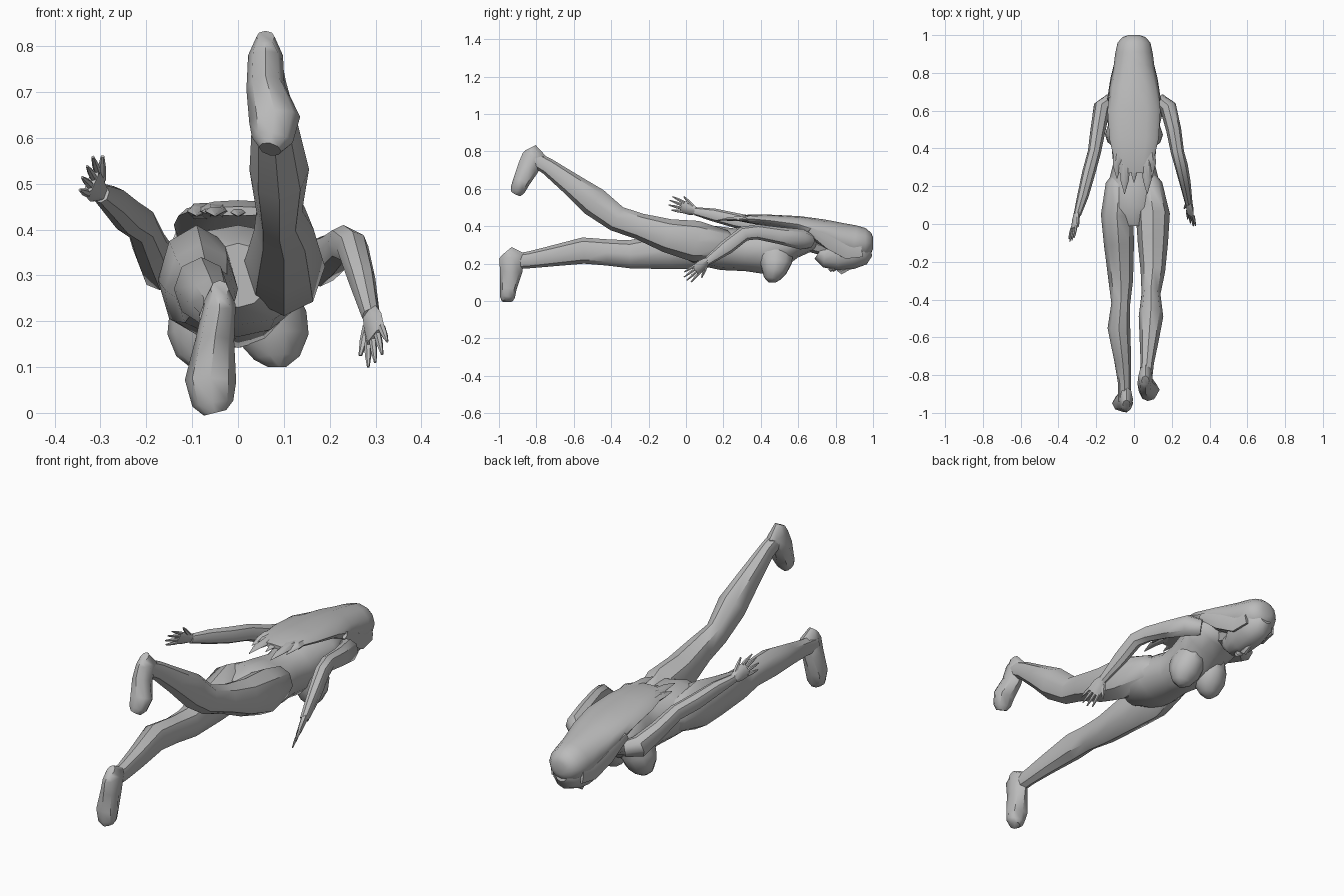
import bpy, bmesh, math
from mathutils import Vector

UNIT = 0.01  # tables below are in hundredths

cube = bpy.data.objects.get("Cube")
if cube:
    bpy.data.objects.remove(cube, do_unlink=True)

grey = bpy.data.materials.new("plain grey")
grey.use_nodes = True
colour = (0.5, 0.5, 0.5, 1)
grey.diffuse_color = colour
grey.node_tree.nodes["Principled BSDF"].inputs["Base Color"].default_value = colour


def finish(name, bm):
    """Turn a bmesh into a smooth shaded object with crisp creases."""
    bmesh.ops.recalc_face_normals(bm, faces=bm.faces)
    mesh = bpy.data.meshes.new(name)
    bm.to_mesh(mesh)
    bm.free()
    mesh.materials.append(grey)
    obj = bpy.data.objects.new(name, mesh)
    bpy.context.collection.objects.link(obj)
    bpy.ops.object.select_all(action="DESELECT")
    obj.select_set(True)
    bpy.context.view_layer.objects.active = obj
    bpy.ops.object.shade_smooth_by_angle(angle=math.radians(44))


def loft(name, stations, sides=8, across=(1, 0, 0)):
    """Skin elliptical rings along a path of (x, y, z, half width, half depth)."""
    bm = bmesh.new()
    points = [Vector(s[:3]) * UNIT for s in stations]
    rings = []
    for i, station in enumerate(stations):
        following = points[min(i + 1, len(points) - 1)]
        tangent = (following - points[max(i - 1, 0)]).normalized()
        side = Vector(across)
        side = (side - tangent * side.dot(tangent)).normalized()
        up = side.cross(tangent)
        ring = []
        for k in range(sides):
            a = math.tau * k / sides
            offset = side * math.cos(a) * station[3] + up * math.sin(a) * station[4]
            ring.append(bm.verts.new(points[i] + offset * UNIT))
        rings.append(ring)
    for lower, upper in zip(rings, rings[1:]):
        for k in range(sides):
            n = (k + 1) % sides
            bm.faces.new((lower[k], lower[n], upper[n], upper[k]))
    bm.faces.new(rings[0])
    bm.faces.new(rings[-1])
    finish(name, bm)


def hand(name, wrist, direction, spread):
    """Palm, four fanned fingers and a thumb."""
    w, d, s = Vector(wrist), Vector(direction).normalized(), Vector(spread).normalized()

    def part(label, path, widths):
        rows = [(*p, a, b) for p, (a, b) in zip(path, widths)]
        loft(name + label, rows, 6, s)

    part("_palm", [w, w + d * 4, w + d * 9], [(2, 1.8), (3.4, 1.5), (3.6, 1)])
    for i, length in enumerate((6, 8, 8, 7)):
        lane = i - 1.5
        root = w + d * 8 + s * lane * 1.8
        aim = (d + s * lane * 0.12) * length
        part(f"_finger_{i}", [root, root + aim * 0.5, root + aim],
             [(0.9, 0.8), (0.8, 0.7), (0.3, 0.3)])
    root = w + d * 3 + s * 2
    aim = d * 6 + s * 4
    part("_thumb", [root, root + aim * 0.5, root + aim], [(1.2, 1), (1, 0.9), (0.4, 0.4)])


# Trunk and neck
loft("torso", [
    (0, -1, 30, 7, 7), (0, 8, 30, 16, 11), (0, 20, 28, 14, 11.5), (0, 32, 27, 11, 11),
    (0, 42, 27, 12, 13), (0, 50, 30, 13, 12), (0, 58, 32, 15, 9), (0, 66, 33, 13, 7),
    (0, 70, 32, 6, 5),
], 12)
loft("neck", [(0, 64, 32, 6, 5), (0, 71, 30, 5, 5), (0, 80, 29, 5, 5)])

# Chest, rounded toward the floor
for label, sign in (("left", 1), ("right", -1)):
    loft(label + "_breast", [
        (sign * 6.5, 48, 27, 6, 10), (sign * 7, 48, 21, 8, 9),
        (sign * 8, 47, 16, 7.5, 7), (sign * 8.5, 46, 12, 5, 4.5),
        (sign * 8.5, 46, 10, 2, 2),
    ], 10)

# Legs: one stretched out, one bent upward at the knee
loft("right_leg", [
    (-6, 29, 29, 3, 3), (-8, 21, 29, 7, 8), (-9, 5, 29, 8.5, 12), (-8, -10, 27, 8, 10),
    (-7, -30, 25, 6.5, 7.5), (-7, -42, 26, 5, 7), (-8, -55, 27, 6, 7),
    (-6, -72, 24, 4.5, 5.5), (-5, -84, 22, 3.5, 4.5), (-5, -94, 21, 3.5, 4),
])
loft("left_leg", [
    (6, 29, 29, 3, 3), (8, 21, 30, 7, 8), (10, 5, 32, 9, 11), (10, -10, 35, 8, 9),
    (10, -25, 40, 6.5, 7), (9, -37, 44, 5, 7), (9, -49, 53, 6.5, 8), (8, -62, 63, 5, 6),
    (7, -74, 72, 3.5, 4.5), (6, -83, 77, 3.5, 4),
])

# Feet, soles facing the front
loft("right_foot", [
    (-4, -95.5, 27, 2, 3), (-4, -93, 24, 3.5, 7), (-5, -93.5, 16, 4.2, 6),
    (-6, -95, 7, 5.6, 4.5), (-5.5, -95.5, 2, 4.5, 4), (-5, -95.5, 0, 2.5, 3),
])
loft("left_foot", [
    (6, -83, 82, 2, 3), (6, -81, 78, 3.8, 6.5), (6, -84.5, 71, 4.2, 5.7),
    (8, -88, 64, 5.6, 4.6), (7.5, -90, 59.5, 4.5, 4), (7, -91, 57.5, 2.5, 3),
])

# Arms: left lowered, right raised behind
loft("left_arm", [
    (13, 66, 32, 3.5, 4), (18, 62, 33, 4.5, 5.5), (21, 50, 35, 4, 4.5), (23, 38, 37, 3.5, 4),
    (25, 31, 36, 3.5, 4), (27, 22, 29, 3, 4), (29, 11, 21, 2, 2.2),
])
loft("right_arm", [
    (-12, 66, 31, 3.5, 4), (-17, 62, 32, 4.5, 5.5), (-19, 50, 36, 4, 4.5),
    (-21, 38, 41, 3.5, 4), (-24, 27, 43, 3.5, 4), (-27, 15, 46, 3, 3.5), (-30, 5, 48, 2, 2.2),
])
hand("left_hand", (29, 12, 22), (1.5, -11, -9), (-0.6, 0.6, -0.7))
hand("right_hand", (-30, 6, 48), (-3, -13, 4), (0.4, 0.2, 0.9))

# Head with the face turned downward
loft("head", [
    (0, 71, 26, 4, 4), (0, 74, 24, 5, 6), (0, 80, 25, 7.5, 9), (0, 88, 27, 8.5, 10),
    (0, 95, 28, 7.5, 8.5), (0, 98, 29, 4, 5),
], 12)
loft("nose", [(0, 88, 18, 0.8, 1), (0, 83, 16, 1.6, 2), (0, 81, 17, 1, 1)], 6)
for label, y, width in (("upper_lip", 79, 2.4), ("lower_lip", 77.5, 2)):
    loft(label, [(0, y + 1, 17, 1, 0.8), (0, y, 16.6, width, 1.2),
                 (0, y - 1, 17.4, 1, 0.8)], 6)

# Long hair: cap flowing into a sheet over the back, then pointed strands
loft("hair", [
    (0, 100, 31, 3, 3), (0, 99, 31, 6, 5.5), (0, 96, 31, 8.7, 8), (0, 90, 31, 10, 9.5),
    (0, 82, 33, 11, 9), (0, 72, 37, 13, 7), (0, 60, 41, 14, 4.5), (0, 45, 43, 13, 3.2),
    (0, 34, 44, 10.5, 2.4), (0, 27, 44, 8, 1),
], 12)
for i, (x, tip) in enumerate(((-9, 24), (-5, 16), (0, 22), (7, 16), (9.5, 25))):
    loft(f"hair_strand_{i}", [(x * 0.8, 46, 43, 2, 1), (x * 0.9, 34, 44, 3, 2),
                              (x, tip + 7, 44, 2.2, 1), (x, tip, 43, 0.2, 0.2)], 6)

# Locks framing the face
for label, sign in (("left", 1), ("right", -1)):
    loft(label + "_face_lock", [
        (sign * 8, 94, 27, 1, 4), (sign * 9, 86, 26, 1.2, 4),
        (sign * 11, 77, 31, 1.5, 4), (sign * 13, 66, 38, 1.2, 2),
    ], 6)
